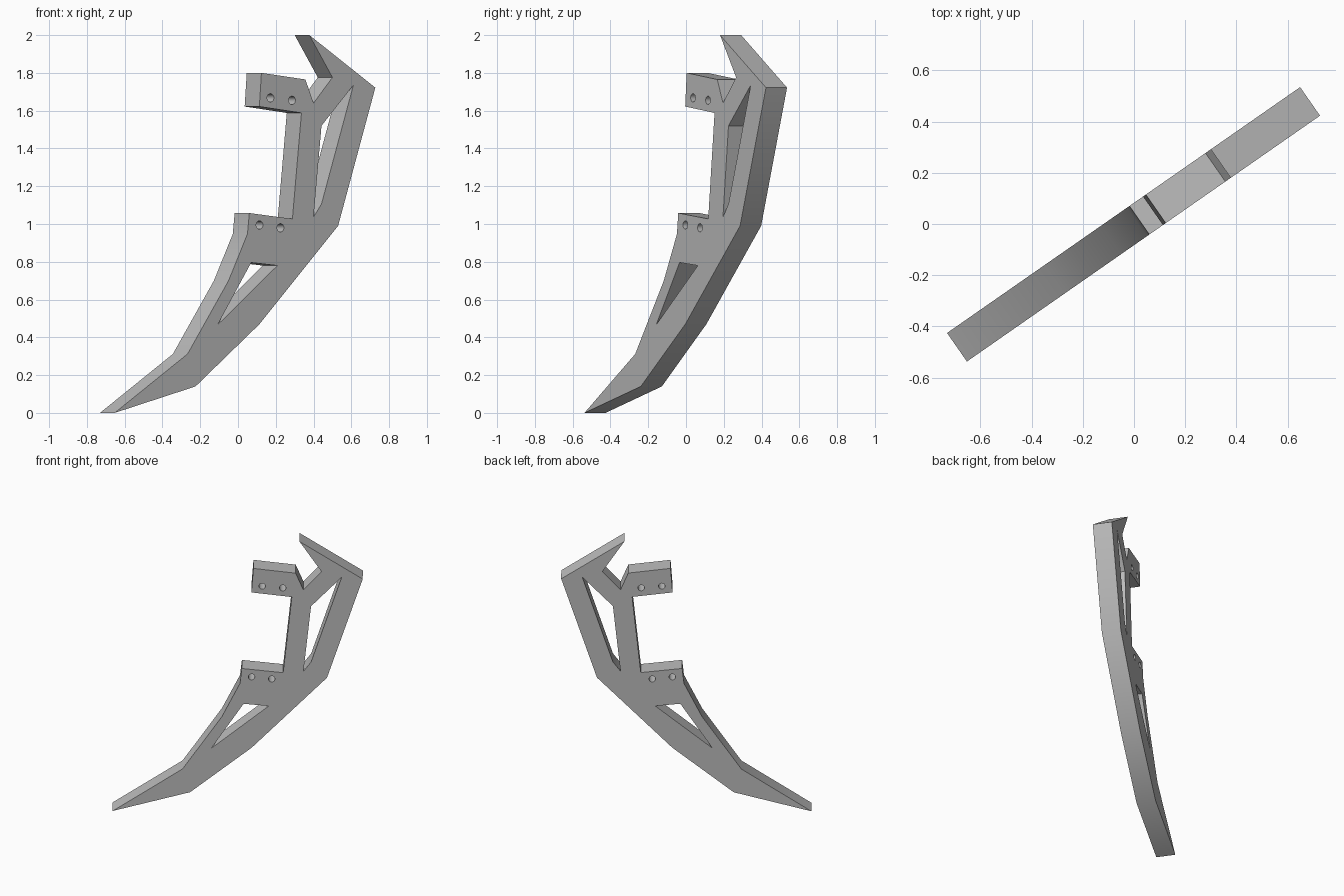
import bpy, bmesh
from math import sin, cos, pi, radians
from mathutils import Matrix

cube = bpy.data.objects.get("Cube")
if cube:
    bpy.data.objects.remove(cube, do_unlink=True)

ANGLE = radians(34.85)   # heading of the flat plate
HALF = 0.068             # half the plate thickness

# Outline and cutouts as (x, z) on the front face
outline = [(-.653, 0), (-.225, .14), (.114, .47), (.53, .99), (.727, 1.722),
           (.378, 2), (.5, 1.776), (.4, 1.64), (.357, 1.765), (.124, 1.8),
           (.113, 1.622), (.336, 1.588), (.288, 1.027), (.06, 1.058),
           (.05, .947), (-.05, .7), (-.267, .312)]
upper_window = [(.611, 1.735), (.442, 1.52), (.4, 1.037), (.442, 1.106)]
lower_window = [(.07, .796), (.209, .78), (-.108, .466)]
bolt_holes = [(.114, .995), (.225, .98), (.172, 1.668), (.286, 1.655)]


def to_plate(p):
    return ((p[0] - HALF * sin(ANGLE)) / cos(ANGLE), p[1])


def circle(center, radius=.022, sides=20):
    u, z = center
    return [(u + radius * cos(2 * pi * i / sides), z + radius * sin(2 * pi * i / sides))
            for i in range(sides)]


def add_loop(curve, points):
    spline = curve.splines.new('POLY')
    spline.points.add(len(points) - 1)
    for point, (u, z) in zip(spline.points, points):
        point.co = (u, z, 0, 1)
    spline.use_cyclic_u = True


# Filled profile with holes, extruded to a plate
curve = bpy.data.curves.new("plate_profile", 'CURVE')
curve.dimensions = '2D'
curve.fill_mode = 'BOTH'
curve.extrude = HALF
for loop in (outline, upper_window, lower_window):
    add_loop(curve, [to_plate(p) for p in loop])
for hole in bolt_holes:
    add_loop(curve, circle(to_plate(hole)))

profile = bpy.data.objects.new("plate_profile", curve)
bpy.context.collection.objects.link(profile)
graph = bpy.context.evaluated_depsgraph_get()
mesh = bpy.data.meshes.new_from_object(profile.evaluated_get(graph))
bpy.data.objects.remove(profile, do_unlink=True)

# Weld the caps to the walls and stand the plate up
bm = bmesh.new()
bm.from_mesh(mesh)
bmesh.ops.remove_doubles(bm, verts=bm.verts, dist=.0005)
bmesh.ops.recalc_face_normals(bm, faces=bm.faces)
bm.transform(Matrix.Rotation(ANGLE, 4, 'Z') @ Matrix.Rotation(pi / 2, 4, 'X'))
bm.to_mesh(mesh)
bm.free()

# Grey finish
grey = bpy.data.materials.new("plain_grey")
grey.use_nodes = True
color = (.5, .5, .5, 1)
grey.diffuse_color = color
grey.node_tree.nodes["Principled BSDF"].inputs["Base Color"].default_value = color
mesh.materials.clear()
mesh.materials.append(grey)

plate = bpy.data.objects.new("curved_bracket_plate", mesh)
bpy.context.collection.objects.link(plate)
bpy.context.view_layer.objects.active = plate
plate.select_set(True)
bpy.ops.object.shade_smooth_by_angle(angle=radians(30))
